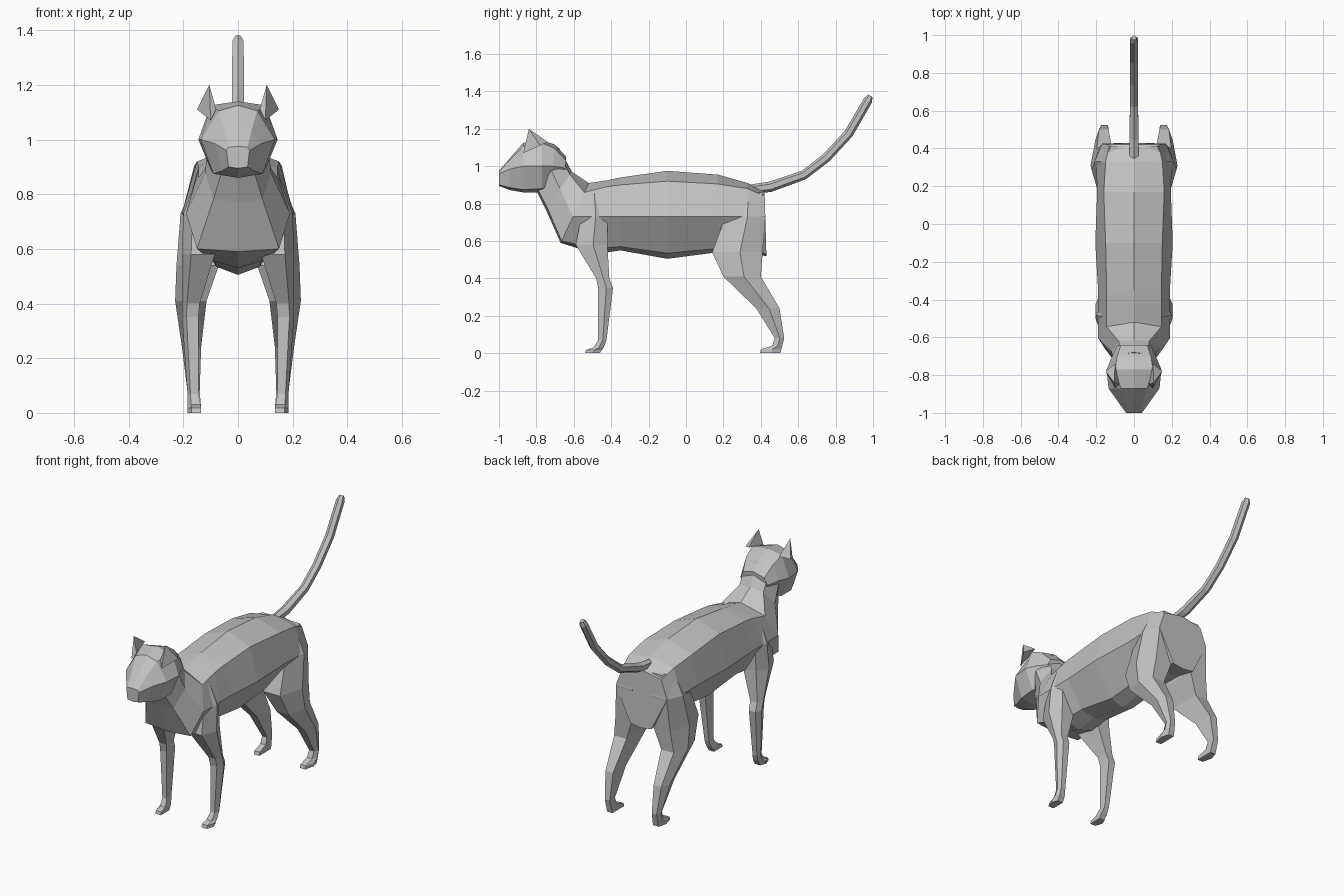
import bpy, bmesh, math
from mathutils import Vector

grey = bpy.data.materials.new("grey fur")
grey.diffuse_color = (0.55, 0.55, 0.55, 1)


def finish(name, bm, mirror=False):
    bmesh.ops.recalc_face_normals(bm, faces=bm.faces)
    mesh = bpy.data.meshes.new(name)
    bm.to_mesh(mesh)
    bm.free()
    mesh.materials.append(grey)
    obj = bpy.data.objects.new(name, mesh)
    bpy.context.collection.objects.link(obj)
    if mirror:
        obj.modifiers.new("Mirror", 'MIRROR').use_mirror_merge = False
    return obj


def loft(name, rings, mirror=False):
    """Skin closed rings of equal length and cap both ends."""
    bm = bmesh.new()
    loops = [[bm.verts.new(p) for p in ring] for ring in rings]
    n = len(loops[0])
    for a, b in zip(loops, loops[1:]):
        for i in range(n):
            j = (i + 1) % n
            bm.faces.new((a[i], a[j], b[j], b[i]))
    bm.faces.new(loops[0])
    bm.faces.new(loops[-1])
    return finish(name, bm, mirror)


def trunk_ring(yt, yb, zt, xa, za, xs, zs, xl, zl, zb):
    """Symmetric eight-sided section leaning from yt (top) to yb (bottom)."""
    half = [(0, zt), (xa, za), (xs, zs), (xl, zl), (0, zb)]
    pts = half + [(-x, z) for x, z in half[3:0:-1]]
    return [(x, yt + (yb - yt) * (zt - z) / (zt - zb), z) for x, z in pts]


def leg_ring(z, yf, yb, xi, xo):
    """Five-sided leg section with a ridge along the outside."""
    xm = xi + (xo - xi) * 0.72
    ym = yf + (yb - yf) * 0.55
    return [(xi, yf, z), (xm, yf, z), (xo, ym, z), (xm, yb, z), (xi, yb, z)]


# Neck, chest, belly and rump
loft("body", [trunk_ring(*r) for r in (
    (-0.68, -0.80, 1.10, 0.08, 1.08, 0.11, 1.00, 0.06, 0.88, 0.87),
    (-0.61, -0.75, 0.97, 0.08, 0.955, 0.12, 0.88, 0.09, 0.78, 0.77),
    (-0.52, -0.67, 0.91, 0.145, 0.86, 0.19, 0.73, 0.15, 0.60, 0.59),
    (-0.42, -0.48, 0.925, 0.145, 0.89, 0.19, 0.73, 0.10, 0.56, 0.53),
    (-0.35, -0.35, 0.94, 0.145, 0.90, 0.19, 0.73, 0.09, 0.57, 0.55),
    (-0.10, -0.10, 0.975, 0.15, 0.92, 0.205, 0.73, 0.08, 0.535, 0.505),
    (0.17, 0.17, 0.955, 0.16, 0.905, 0.195, 0.73, 0.08, 0.56, 0.54),
    (0.33, 0.32, 0.91, 0.15, 0.88, 0.20, 0.73, 0.09, 0.56, 0.53),
    (0.42, 0.43, 0.865, 0.13, 0.84, 0.17, 0.73, 0.07, 0.53, 0.52))])

# Head, from muzzle to nape
loft("head", [trunk_ring(*r) for r in (
    (-1.00, -1.00, 0.975, 0.035, 0.972, 0.042, 0.96, 0.035, 0.90, 0.895),
    (-0.94, -0.94, 1.045, 0.05, 1.035, 0.085, 0.985, 0.06, 0.885, 0.872),
    (-0.87, -0.87, 1.125, 0.07, 1.105, 0.135, 1.00, 0.09, 0.875, 0.86),
    (-0.77, -0.77, 1.14, 0.10, 1.125, 0.145, 1.00, 0.095, 0.88, 0.86),
    (-0.70, -0.72, 1.115, 0.09, 1.095, 0.12, 1.00, 0.07, 0.90, 0.88),
    (-0.64, -0.65, 1.05, 0.07, 1.03, 0.09, 0.99, 0.06, 0.95, 0.93))])

# Ears
bm = bmesh.new()
base = [bm.verts.new(p) for p in (
    (0.08, -0.85, 1.11), (0.10, -0.87, 1.07), (0.15, -0.78, 1.11), (0.10, -0.74, 1.13))]
tip = bm.verts.new((0.105, -0.84, 1.20))
bm.faces.new(base)
for i in range(4):
    bm.faces.new((base[i], base[(i + 1) % 4], tip))
finish("ears", bm, True)

# Front legs with paws
loft("front_legs", [leg_ring(*r) for r in (
    (0.86, -0.54, -0.45, 0.08, 0.15),
    (0.73, -0.56, -0.42, 0.08, 0.20),
    (0.58, -0.59, -0.42, 0.085, 0.205),
    (0.40, -0.48, -0.41, 0.14, 0.205),
    (0.35, -0.47, -0.39, 0.145, 0.205),
    (0.07, -0.47, -0.425, 0.145, 0.185),
    (0.03, -0.495, -0.44, 0.137, 0.185),
    (0.018, -0.535, -0.45, 0.135, 0.185),
    (0.0, -0.54, -0.46, 0.135, 0.185))], True)

# Hind legs with paws
loft("hind_legs", [leg_ring(*r) for r in (
    (0.86, 0.24, 0.41, 0.06, 0.15),
    (0.73, 0.21, 0.425, 0.06, 0.21),
    (0.54, 0.14, 0.41, 0.07, 0.225),
    (0.41, 0.20, 0.40, 0.115, 0.23),
    (0.24, 0.375, 0.50, 0.135, 0.205),
    (0.08, 0.475, 0.525, 0.14, 0.185),
    (0.04, 0.46, 0.515, 0.137, 0.185),
    (0.02, 0.40, 0.51, 0.135, 0.185),
    (0.0, 0.395, 0.505, 0.135, 0.185))], True)

# Tail: six-sided sections swept along a curved path (y, z, radius)
path = [(0.34, 0.875, 0.026), (0.45, 0.89, 0.028), (0.63, 0.953, 0.025),
        (0.75, 1.045, 0.025), (0.87, 1.175, 0.025), (0.973, 1.352, 0.024),
        (0.986, 1.376, 0.013)]
rings = []
for i, (y, z, r) in enumerate(path):
    p, q = path[max(i - 1, 0)], path[min(i + 1, len(path) - 1)]
    up = Vector((0, p[1] - q[1], q[0] - p[0])).normalized()
    rings.append([Vector((r * math.sin(a), y, z)) + up * r * math.cos(a)
                  for a in (k * math.pi / 3 for k in range(6))])
loft("tail", rings)
